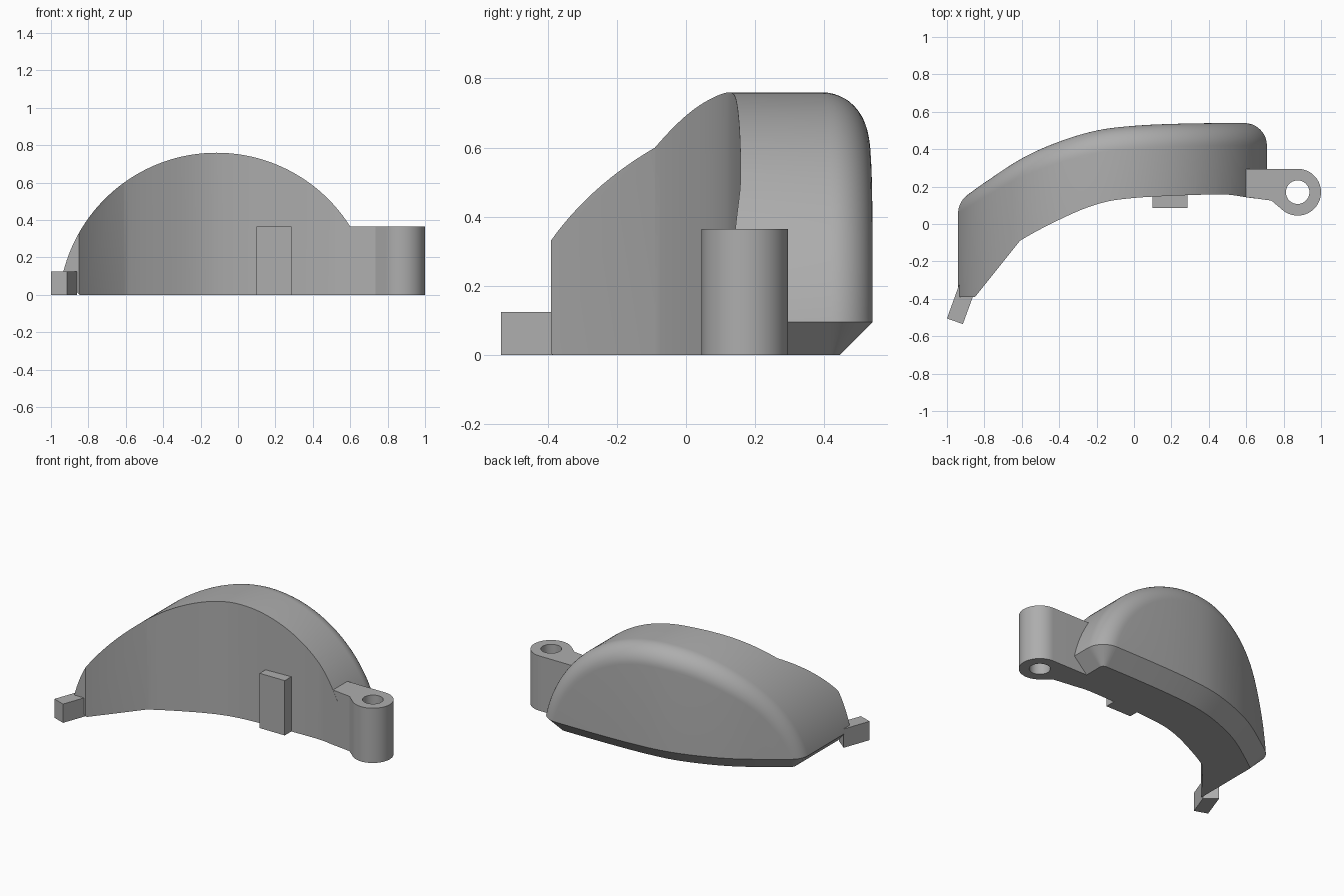
import bpy, bmesh
from math import sin, cos, pi, radians
from mathutils import Vector

if "Cube" in bpy.data.objects:
    bpy.data.objects.remove(bpy.data.objects["Cube"])

grey = bpy.data.materials.new("plain_grey")
grey.use_nodes = True
GREY = (0.42, 0.42, 0.42, 1)
grey.diffuse_color = GREY
grey.node_tree.nodes["Principled BSDF"].inputs["Base Color"].default_value = GREY


def finish(bm, name):
    bmesh.ops.recalc_face_normals(bm, faces=bm.faces)
    mesh = bpy.data.meshes.new(name)
    bm.to_mesh(mesh)
    bm.free()
    ob = bpy.data.objects.new(name, mesh)
    bpy.context.collection.objects.link(ob)
    mesh.materials.append(grey)
    return ob


def prism(name, outline, z0, z1):
    bm = bmesh.new()
    face = bm.faces.new([bm.verts.new((x, y, z0)) for x, y in outline])
    new = bmesh.ops.extrude_face_region(bm, geom=[face])["geom"]
    top = [v for v in new if isinstance(v, bmesh.types.BMVert)]
    bmesh.ops.translate(bm, verts=top, vec=(0, 0, z1 - z0))
    return finish(bm, name)


def select(ob):
    bpy.ops.object.select_all(action='DESELECT')
    ob.select_set(True)
    bpy.context.view_layer.objects.active = ob


def boolean(ob, cutter, operation):
    mod = ob.modifiers.new("trim", 'BOOLEAN')
    mod.object, mod.operation, mod.solver = cutter, operation, 'EXACT'
    select(ob)
    bpy.ops.object.modifier_apply(modifier=mod.name)
    bpy.data.objects.remove(cutter)


def smooth(ob):
    select(ob)
    bpy.ops.object.shade_smooth_by_angle(angle=radians(25))


def hermite(keys, x):
    """Height and slope of a smooth curve through (x, y, slope) keys."""
    for a, b in zip(keys, keys[1:]):
        if x <= b[0] or b is keys[-1]:
            break
    w = b[0] - a[0]
    s = (x - a[0]) / w
    y = ((2*s**3 - 3*s*s + 1) * a[1] + (s**3 - 2*s*s + s) * w * a[2]
         + (3*s*s - 2*s**3) * b[1] + (s**3 - s*s) * w * b[2])
    d = (6*s*s - 6*s) * (a[1] - b[1]) / w + (3*s*s - 4*s + 1) * a[2] + (3*s*s - 2*s) * b[2]
    return y, d


# Body: arched shell whose back edge is a rolling-ball fillet
XC, ZC, R, FILLET, CHAMFER, FRONT = -0.115, -0.085, 0.845, 0.12, 0.095, -0.8
centre_path = [(-0.84, 0.044, 0.72), (-0.731, 0.122, 0.68), (-0.546, 0.243, 0.56),
               (-0.36, 0.327, 0.37), (-0.176, 0.382, 0.21), (0.007, 0.405, 0.08),
               (0.2, 0.415, 0.03), (0.61, 0.42, 0)]
STEPS, ARC = 96, 12
bm = bmesh.new()
rows = []
for i in range(STEPS + 1):
    t = pi * i / STEPS
    out = Vector((cos(t), 0, sin(t)))
    x = XC + (R - FILLET) * out.x
    y, slope = hermite(centre_path, x)
    centre = Vector((x, y, ZC + (R - FILLET) * out.z))
    back = Vector((-slope, 1, 0)).normalized()
    pts = [Vector((XC, FRONT, ZC)) + R * out]
    pts += [centre + FILLET * out.slerp(back, k / ARC) for k in range(ARC + 1)]
    base = pts[-1].copy()
    base.z = ZC - 0.05
    rows.append([bm.verts.new(p) for p in pts + [base]])
for a, b in zip(rows, rows[1:]):
    for k in range(len(a) - 1):
        bm.faces.new((a[k], a[k + 1], b[k + 1], b[k]))
bm.faces.new([row[0] for row in rows])
geom = bm.verts[:] + bm.edges[:] + bm.faces[:]
bmesh.ops.bisect_plane(bm, geom=geom, plane_co=(0, 0, CHAMFER), plane_no=(0, 0, 1),
                       clear_inner=True)
bmesh.ops.remove_doubles(bm, verts=bm.verts, dist=0.001)

# Body: chamfered foot, drawn inward along the outline normals
rim = [e for e in bm.edges if e.is_boundary]
foot = max(bmesh.ops.holes_fill(bm, edges=rim)["faces"], key=lambda f: f.calc_area())
bmesh.ops.recalc_face_normals(bm, faces=bm.faces)
new = bmesh.ops.extrude_face_region(bm, geom=[foot])["geom"]
bottom = [f for f in new if isinstance(f, bmesh.types.BMFace)][0]
if foot.is_valid:
    bmesh.ops.delete(bm, geom=[foot], context='FACES_ONLY')
ring = list(bottom.verts)
moves = []
for i, v in enumerate(ring):
    along = ring[(i + 1) % len(ring)].co - ring[i - 1].co
    inward = Vector((along.y, -along.x, 0)).normalized()
    if v.co.y < FRONT + 0.05:
        inward = Vector((1 if v.co.x < 0 else -1, 0, 0))
    elif inward.dot(Vector((XC, -0.2, 0)) - Vector((v.co.x, v.co.y, 0))) < 0:
        inward = -inward
    moves.append(inward * CHAMFER - Vector((0, 0, CHAMFER)))
for v, move in zip(ring, moves):
    v.co += move
body = finish(bm, "body")

# Body: concave front wall
front_keys = [(-0.61, -0.09, 0.62), (-0.395, 0.025, 0.48), (-0.2, 0.105, 0.3),
              (-0.1, 0.128, 0.14), (0.1, 0.146, 0.05), (0.48, 0.158, 0),
              (0.62, 0.14, -0.12), (1, 0.1, -0.1)]
wall = [(-0.61 + 1.61 * i / 60, hermite(front_keys, -0.61 + 1.61 * i / 60)[0])
        for i in range(61)]
keep = prism("keep_region", [(-1.2, -0.39), (-0.85, -0.39)] + wall + [(1, 1), (-1.2, 1)],
             -0.5, 1.5)
boolean(body, keep, 'INTERSECT')
smooth(body)


# Side lug with a round eye
def arc(radius, start, end, n):
    return [(0.875 + radius * cos(start + (end - start) * i / n),
             0.17 + radius * sin(start + (end - start) * i / n)) for i in range(n + 1)]


lug = prism("hinge_lug", [(0.5, 0.295), (0.5, 0.17), (0.605, 0.143), (0.735, 0.125)]
            + arc(0.125, radians(-132), radians(90), 40), 0, 0.365)
eye = prism("eye_cutter", arc(0.063, 0, 2 * pi, 40)[:-1], -0.1, 0.5)
boolean(lug, eye, 'DIFFERENCE')
smooth(lug)

# Upright block on the front wall and small end tab
prism("front_block", [(0.1, 0.085), (0.285, 0.085), (0.285, 0.18), (0.1, 0.18)], 0, 0.365)
prism("end_tab", [(-1, -0.505), (-0.915, -0.535), (-0.86, -0.385), (-0.935, -0.325)], 0, 0.125)
